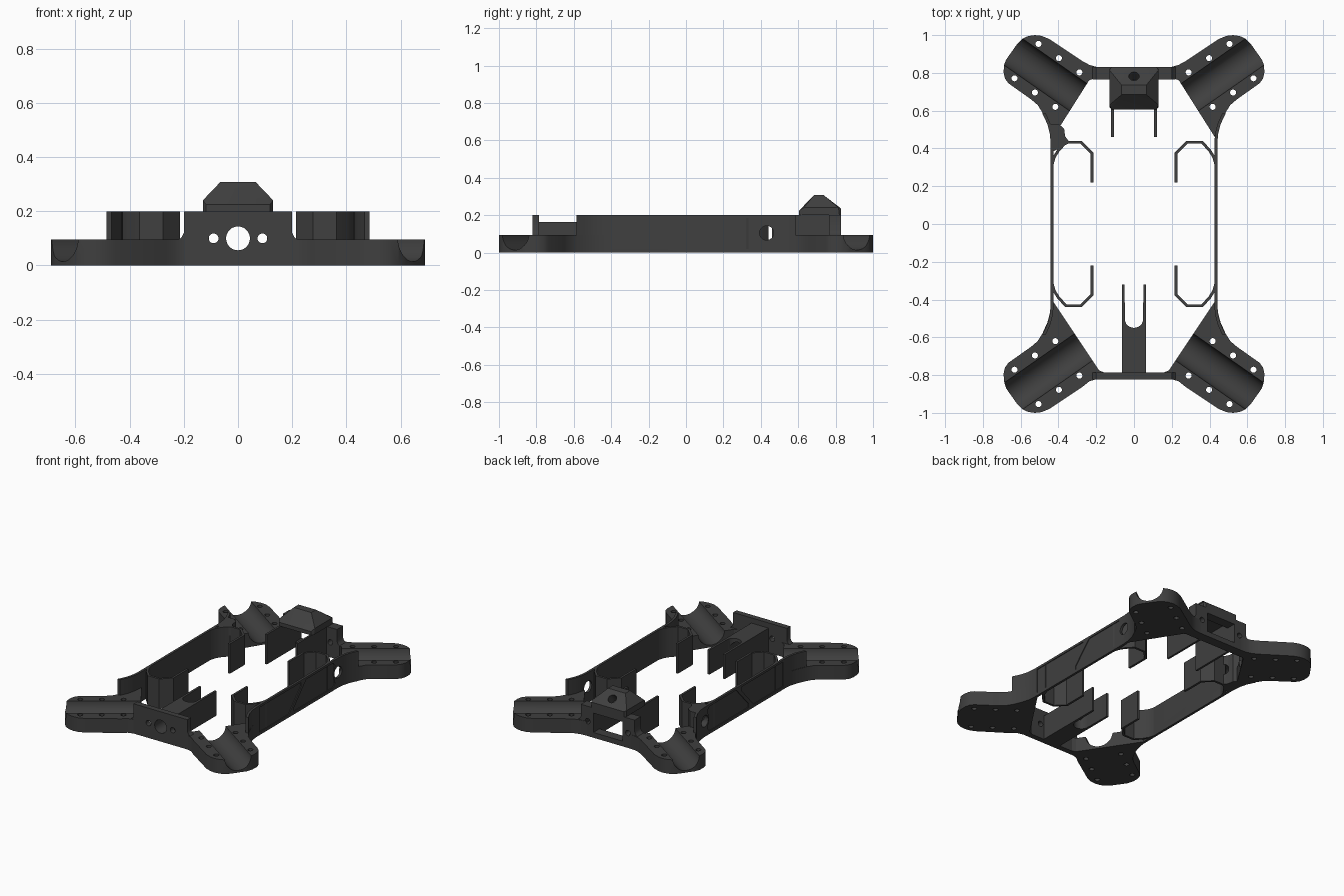
import bpy, bmesh, math
from mathutils import Vector, Matrix

if "Cube" in bpy.data.objects:
    bpy.data.objects.remove(bpy.data.objects["Cube"])

mat = bpy.data.materials.new("charcoal")
mat.diffuse_color = (0.05, 0.05, 0.05, 1)
mat.use_nodes = True
mat.node_tree.nodes["Principled BSDF"].inputs["Base Color"].default_value = mat.diffuse_color
AX = {'z': lambda u, v, w: (u, v, w), 'x': lambda u, v, w: (w, u, v), 'y': lambda u, v, w: (u, w, v)}


def finish(name, bm):
    bmesh.ops.recalc_face_normals(bm, faces=bm.faces)
    me = bpy.data.meshes.new(name)
    bm.to_mesh(me)
    bm.free()
    ob = bpy.data.objects.new(name, me)
    bpy.context.collection.objects.link(ob)
    me.materials.append(mat)
    return ob


def prism(name, pts, a, b, axis='z'):
    """Extrude a closed profile from a to b along an axis."""
    bm = bmesh.new()
    lo = [bm.verts.new(AX[axis](u, v, a)) for u, v in pts]
    hi = [bm.verts.new(AX[axis](u, v, b)) for u, v in pts]
    bm.faces.new(lo)
    bm.faces.new(hi)
    n = len(pts)
    for i in range(n):
        bm.faces.new((lo[i], lo[(i + 1) % n], hi[(i + 1) % n], hi[i]))
    return finish(name, bm)


def rods(name, items):
    """Cylinders given as (centre, direction, radius, length)."""
    bm = bmesh.new()
    for c, d, r, l in items:
        m = Matrix.Translation(c) @ Vector(d).to_track_quat('Z', 'Y').to_matrix().to_4x4()
        bmesh.ops.create_cone(bm, cap_ends=True, segments=32, radius1=r, radius2=r, depth=l, matrix=m)
    return finish(name, bm)


def cut(cutter, *obs):
    for ob in obs:
        mod = ob.modifiers.new("cut", 'BOOLEAN')
        mod.operation = 'DIFFERENCE'
        mod.solver = 'EXACT'
        mod.object = cutter
        bpy.context.view_layer.objects.active = ob
        bpy.ops.object.modifier_apply(modifier=mod.name)
    bpy.data.objects.remove(cutter)


def strip(path, t):
    """Outline of a constant-width band along an open path."""
    left, right = [], []
    p = [Vector(q) for q in path]
    for i, q in enumerate(p):
        d1 = (q - p[max(i - 1, 0)]).normalized()
        d2 = (p[min(i + 1, len(p) - 1)] - q).normalized()
        d = (d1 + d2).normalized()
        k = max(d.dot(d2 if d2.length else d1), 0.5)
        n = Vector((-d.y, d.x)) * t / 2 / k
        left.append(tuple(q + n))
        right.append(tuple(q - n))
    return left + right[::-1]


def box(x0, x1, y0, y1):
    return [(x0, y0), (x1, y0), (x1, y1), (x0, y1)]


def flip(pts, sx, sy):
    return [(x * sx, y * sy) for x, y in pts]


# Motor arms: pads with a tube groove and six screw holes
outer = [(0.16, 0.83), (0.20, 0.832), (0.235, 0.842), (0.27, 0.86), (0.45, 0.98), (0.49, 0.996),
         (0.525, 1.0), (0.56, 0.995), (0.592, 0.98), (0.617, 0.955), (0.677, 0.87), (0.689, 0.84),
         (0.69, 0.80), (0.683, 0.77), (0.665, 0.745), (0.545, 0.66), (0.51, 0.63), (0.485, 0.59),
         (0.458, 0.53), (0.445, 0.48), (0.44, 0.43)]
inner = {1: [(0.428, 0.46), (0.238, 0.76), (0.215, 0.77), (0.16, 0.77)],
         -1: [(0.425, 0.415), (0.185, 0.775), (0.16, 0.785)]}
axis_c, axis_d, side_d = Vector((0.461, 0.787)), Vector((0.82, 0.572)), Vector((0.572, -0.82))
arms = []
for sx in (1, -1):
    for sy in (1, -1):
        prof = [(x, y if sy > 0 else y - 0.01 * (y < 0.845)) for x, y in outer] + inner[sy]
        arm = prism("motor_arm", flip(prof, sx, sy), 0, 0.095)
        tools = [((axis_c.x * sx, axis_c.y * sy, 0.1), (axis_d.x * sx, axis_d.y * sy, 0), 0.086, 0.9)]
        for a in (-0.132, 0, 0.132):
            for s in (-0.111, 0.111):
                p = axis_c + axis_d * a + side_d * s
                tools.append(((p.x * sx, p.y * sy, 0.05), (0, 0, 1), 0.016, 0.3))
        cut(rods("cutter", tools), arm)
        arms.append((arm, sx, sy))

# Side walls with flared ends, recessed panels and rear cable hole
half = [(0.441, 0.43), (0.446, 0.48), (0.459, 0.53), (0.486, 0.585),
        (0.467, 0.585), (0.442, 0.53), (0.43, 0.48), (0.425, 0.43)]
panels = [[(-0.40, 0.02), (-0.09, 0.02), (0.04, 0.16), (0.04, 0.185), (-0.40, 0.185)],
          [(-0.035, 0.02), (0.38, 0.02), (0.40, 0.04), (0.385, 0.105), (0.40, 0.165),
           (0.38, 0.185), (0.095, 0.185), (-0.035, 0.045)]]
for sx in (1, -1):
    prof = half + [(x, -y) for x, y in half[::-1]]
    wall = prism("side_wall", flip(prof, sx, 1), 0, 0.2)
    for p in panels:
        cut(prism("cutter", p, sx * 0.436, sx * 0.5, 'x'), wall)
    targets = [wall] + [a for a, ax, ay in arms if ax == sx and ay > 0]
    # Corner filler beside the left rear hook
    if sx < 0:
        targets.append(prism("corner_filler", [(-0.435, 0.38), (-0.435, 0.48), (-0.45, 0.53),
                             (-0.40, 0.53), (-0.37, 0.505), (-0.365, 0.465), (-0.34, 0.43), (-0.38, 0.41)], 0, 0.2))
    cut(rods("cutter", [((sx * 0.43, 0.431, 0.105), (1, 0, 0), 0.038, 0.3)]), *targets)

# Battery retaining hooks
hook = [(0.432, 0.32), (0.422, 0.355), (0.40, 0.39), (0.36, 0.433),
        (0.28, 0.433), (0.222, 0.375), (0.222, 0.22)]
for sx in (1, -1):
    for sy in (1, -1):
        prism("retaining_hook", flip(strip(hook, 0.015), sx, sy), 0, 0.2)

# Front plate and forked bracket with a lens bore and screw holes
plate_prof = [(-0.22, 0), (0.22, 0), (0.22, 0.095), (0.207, 0.105), (0.2, 0.12), (0.2, 0.2),
              (-0.2, 0.2), (-0.2, 0.12), (-0.207, 0.105), (-0.22, 0.095)]
front = prism("front_plate", plate_prof, -0.822, -0.785, 'y')
arc = [(0.048 * math.cos(t), -0.505 - 0.045 * math.sin(t)) for t in [math.pi * i / 12 for i in range(13)]]
fork = prism("front_fork", [(-0.064, -0.79), (0.064, -0.79), (0.064, -0.32), (0.05, -0.32)] + arc +
             [(-0.05, -0.32), (-0.064, -0.32)], 0, 0.165)
cut(rods("cutter", [((0, -0.7, 0.1), (0, 1, 0), 0.044, 0.5)]), front, fork)
cut(rods("cutter", [((s * 0.09, -0.8, 0.1), (0, 1, 0), 0.018, 0.2) for s in (1, -1)]), front)

# Rear plate with window and screw holes
rear = prism("rear_plate", plate_prof, 0.765, 0.83, 'y')
cut(prism("cutter", box(-0.108, 0.108, 0.035, 0.165), 0.7, 0.9, 'y'), rear)
cut(rods("cutter", [((s * 0.15, 0.8, 0.1), (0, 1, 0), 0.018, 0.3) for s in (1, -1)]), rear)
for s in (1, -1):
    prism("rear_prong", flip(box(0.107, 0.121, 0.46, 0.77), s, 1), 0, 0.2)

# Rear cap with sloped sides and an antenna bore
bm = bmesh.new()
for s in (1, -1):
    for x, y, z in [(0.118, 0.605, 0.2), (0.13, 0.62, 0.2), (0.13, 0.82, 0.2), (0.12, 0.83, 0.2),
                    (0.118, 0.605, 0.225), (0.13, 0.63, 0.24), (0.13, 0.815, 0.24), (0.12, 0.83, 0.235),
                    (0.065, 0.685, 0.308), (0.065, 0.735, 0.308)]:
        bm.verts.new((x * s, y, z))
bmesh.ops.convex_hull(bm, input=bm.verts)
bmesh.ops.dissolve_limit(bm, angle_limit=0.02, verts=bm.verts, edges=bm.edges)
cap = finish("rear_cap", bm)
cut(rods("cutter", [((0, 0.785, 0.275), (0, 0.62, 0.78), 0.028, 0.14)]), cap)

# Smooth curved surfaces, keep edges crisp
for ob in bpy.data.objects:
    ob.select_set(True)
bpy.context.view_layer.objects.active = cap
bpy.ops.object.shade_smooth_by_angle(angle=math.radians(30))
